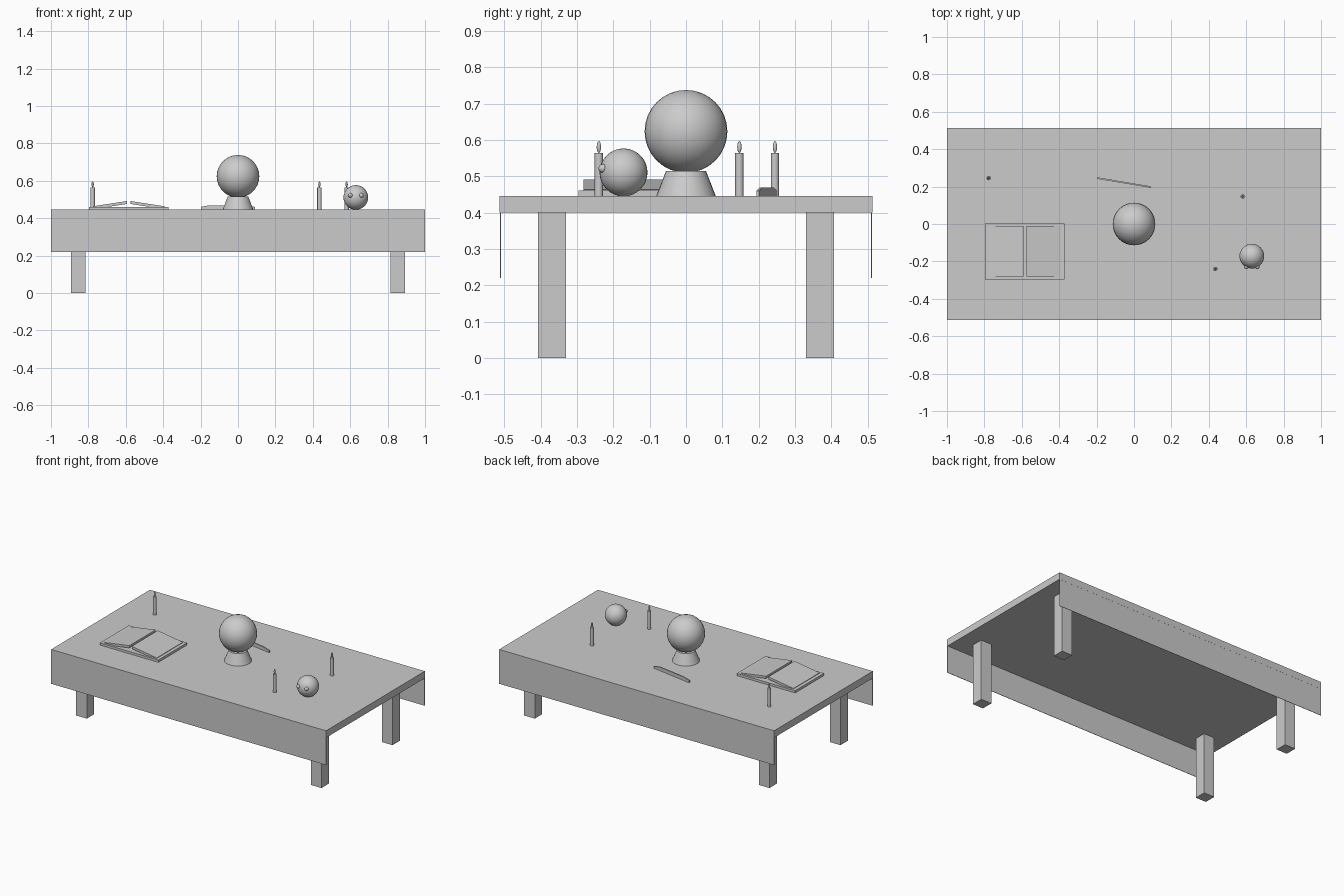
import bpy
import bmesh
import math
from mathutils import Matrix, Vector

cube = bpy.data.objects.get("Cube")
if cube:
    bpy.data.objects.remove(cube, do_unlink=True)

grey = bpy.data.materials.new("plain grey")
grey.use_nodes = True
COLOUR = (0.6, 0.6, 0.6, 1)
grey.diffuse_color = COLOUR
grey.node_tree.nodes["Principled BSDF"].inputs["Base Color"].default_value = COLOUR

TOP = 0.446  # height of the table surface


def finish(name, bm, smooth=False):
    bmesh.ops.recalc_face_normals(bm, faces=bm.faces)
    mesh = bpy.data.meshes.new(name)
    bm.to_mesh(mesh)
    bm.free()
    mesh.materials.append(grey)
    obj = bpy.data.objects.new(name, mesh)
    bpy.context.collection.objects.link(obj)
    if smooth:
        bpy.ops.object.select_all(action="DESELECT")
        obj.select_set(True)
        bpy.context.view_layer.objects.active = obj
        bpy.ops.object.shade_smooth_by_angle(angle=math.radians(30))
    return obj


def box(name, low, high):
    low, high = Vector(low), Vector(high)
    bm = bmesh.new()
    bmesh.ops.create_cube(bm, size=1, matrix=Matrix.Translation((low + high) / 2)
                          @ Matrix.Diagonal((high - low).to_4d()))
    return finish(name, bm)


def ball(name, centre, radius, stretch=1, segments=32):
    bm = bmesh.new()
    bmesh.ops.create_uvsphere(bm, u_segments=segments, v_segments=segments // 2, radius=radius,
                              matrix=Matrix.Translation(centre) @ Matrix.Diagonal((1, 1, stretch, 1)))
    return finish(name, bm, True)


def cone(name, x, y, bottom, top, r1, r2, segments=32):
    bm = bmesh.new()
    bmesh.ops.create_cone(bm, cap_ends=True, segments=segments, radius1=r1, radius2=r2,
                          depth=top - bottom,
                          matrix=Matrix.Translation((x, y, (bottom + top) / 2)))
    return finish(name, bm, True)


def slab(name, profile, y0, y1):
    """Extrude an x-z profile along y."""
    bm = bmesh.new()
    face = bm.faces.new([bm.verts.new((x, y0, z)) for x, z in profile])
    ext = bmesh.ops.extrude_face_region(bm, geom=[face])
    verts = [v for v in ext["geom"] if isinstance(v, bmesh.types.BMVert)]
    bmesh.ops.translate(bm, verts=verts, vec=(0, y1 - y0, 0))
    return finish(name, bm)


# Table: top, four legs, hanging cloth at front and back
box("table_top", (-1, -0.513, 0.4), (1, 0.513, TOP))
for fb, sy in (("front", -1), ("back", 1)):
    for lr, sx in (("right", -1), ("left", 1)):
        box(f"{fb}_{lr}_leg",
            (min(sx * 0.815, sx * 0.892), min(sy * 0.331, sy * 0.407), 0),
            (max(sx * 0.815, sx * 0.892), max(sy * 0.331, sy * 0.407), 0.4))
    box(f"{fb}_cloth", (-1, min(sy * 0.51, sy * 0.5125), 0.22),
        (1, max(sy * 0.51, sy * 0.5125), 0.41))

# Crystal ball on its stand
ball("crystal_ball", (0, 0, 0.624), 0.114)
cone("ball_stand", 0, 0, TOP, 0.515, 0.082, 0.055)

# Candles with flames
for name, x, y in (("right", -0.777, 0.245), ("front", 0.435, -0.24), ("back", 0.581, 0.147)):
    cone(f"{name}_candle", x, y, TOP, 0.565, 0.0115, 0.0115, 16)
    ball(f"{name}_flame", (x, y, 0.581), 0.006, 2.7, 16)

# Skull: a ball with two eyes
ball("skull", (0.63, -0.172, 0.511), 0.066)
for name, side in (("right", -1), ("left", 1)):
    ball(f"skull_{name}_eye", (0.63 + side * 0.029, -0.229, 0.522), 0.012, 1, 16)

# Open book: flat cover and two tilted page blocks
SPINE = -0.584
box("book_cover", (-0.797, -0.296, TOP), (-0.372, 0.004, 0.461))
for name, side in (("right", -1), ("left", 1)):
    profile = [(SPINE + side * d, z) for d, z in
               ((0.01, 0.476), (0.008, 0.492), (0.19, 0.464), (0.193, 0.448))]
    slab(f"book_{name}_pages", profile, -0.282, -0.01)

# Wand: a thin bar with chamfered ends, turned slightly
half = 0.146
wand = slab("wand", [(-half, TOP), (half, TOP), (half, 0.46), (0.095, 0.469),
                     (-0.1, 0.469), (-half, 0.461)], -0.004, 0.004)
wand.location = (-0.053, 0.2215, 0)
wand.rotation_euler.z = math.radians(-9.5)
